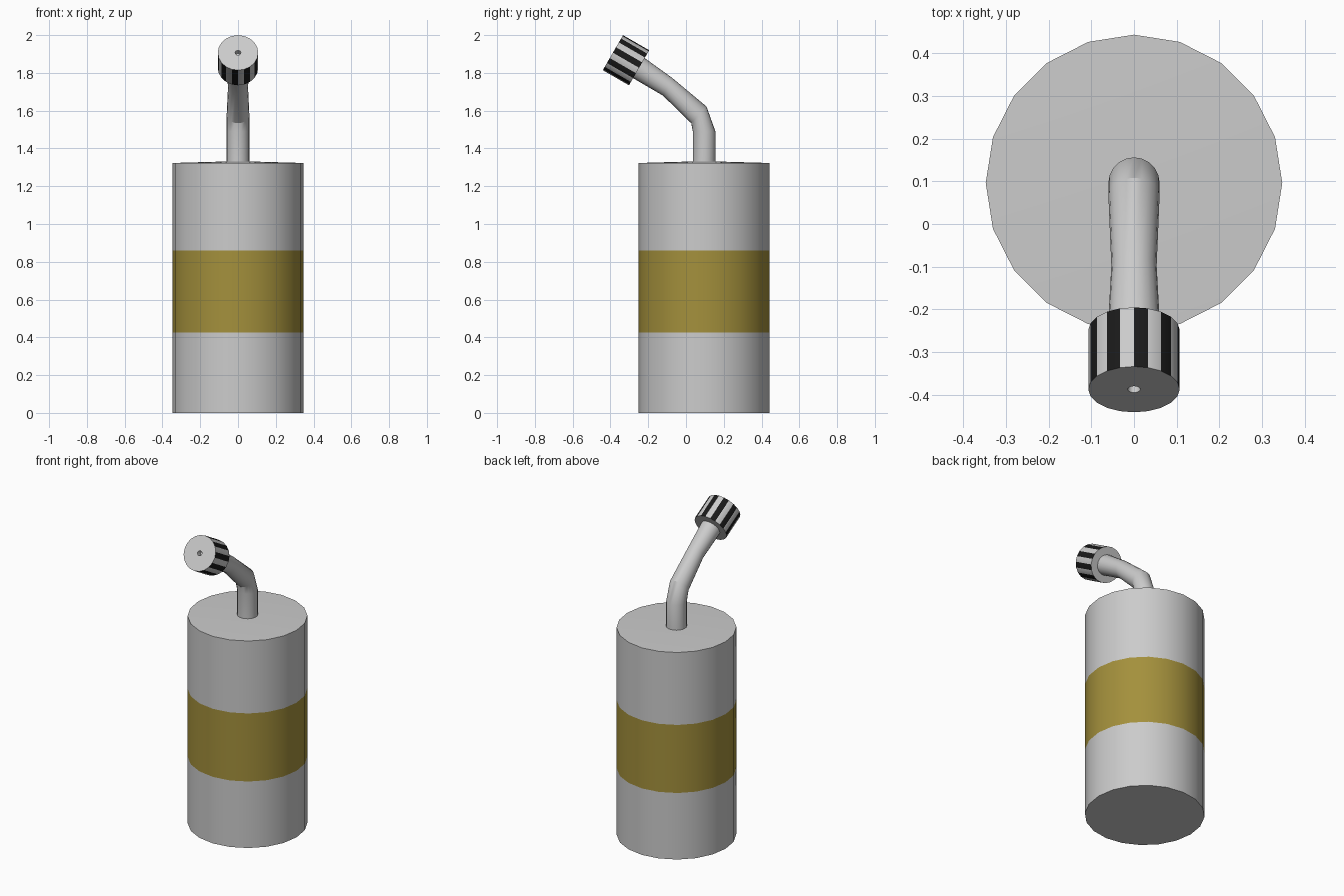
import bpy, bmesh, math
from mathutils import Vector

if "Cube" in bpy.data.objects:
    bpy.data.objects.remove(bpy.data.objects["Cube"])

SIDES = 20
AXIS_Y = 0.096  # body axis


def material(name, color):
    m = bpy.data.materials.new(name)
    m.diffuse_color = color
    m.use_nodes = True
    m.node_tree.nodes["Principled BSDF"].inputs["Base Color"].default_value = m.diffuse_color
    return m


def loft(name, rings, mats=(), pick=None):
    """Skin rings of (y, z, radius, tilt towards -y); pick(ring, side) gives a material slot."""
    bm = bmesh.new()
    loops = []
    for y, z, r, tilt in rings:
        t = math.radians(tilt)
        u, v = Vector((1, 0, 0)), Vector((0, math.cos(t), math.sin(t)))
        c = Vector((0, y, z))
        if r == 0:
            loops.append([bm.verts.new(c)])
            continue
        angles = [2 * math.pi * k / SIDES for k in range(SIDES)]
        loops.append([bm.verts.new(c + r * (math.cos(a) * u + math.sin(a) * v)) for a in angles])
    for i, (lo, hi) in enumerate(zip(loops, loops[1:])):
        for k in range(SIDES):
            n = (k + 1) % SIDES
            if len(hi) == 1:
                f = bm.faces.new((lo[k], lo[n], hi[0]))
            else:
                f = bm.faces.new((lo[k], lo[n], hi[n], hi[k]))
            f.material_index = pick(i, k) if pick else 0
    bm.faces.new(loops[0][::-1])
    if len(loops[-1]) > 1:
        bm.faces.new(loops[-1])
    bmesh.ops.recalc_face_normals(bm, faces=bm.faces[:])
    me = bpy.data.meshes.new(name)
    for m in mats:
        me.materials.append(m)
    bm.to_mesh(me)
    bm.free()
    ob = bpy.data.objects.new(name, me)
    bpy.context.collection.objects.link(ob)
    bpy.ops.object.select_all(action='DESELECT')
    ob.select_set(True)
    bpy.context.view_layer.objects.active = ob
    bpy.ops.object.shade_smooth_by_angle(angle=math.radians(30))
    return ob


grey = material("grey", (0.8, 0.8, 0.8, 1))
olive = material("olive", (0.37, 0.28, 0.045, 1))
black = material("black", (0.01, 0.01, 0.01, 1))

# Canister body with a coloured band and a very shallow domed lid
R = 0.347
loft("canister_body",
     [(AXIS_Y, z, R, 0) for z in (0, 0.425, 0.86, 1.323)] + [(AXIS_Y, 1.333, 0, 0)],
     (grey, olive), lambda i, k: int(i == 1))

# Bent neck tube
loft("neck_tube", [
    (AXIS_Y, 1.31, 0.06, 0),
    (AXIS_Y, 1.49, 0.06, 0),
    (0.068, 1.578, 0.06, 48),
    (-0.098, 1.727, 0.053, 63),
    (-0.26, 1.832, 0.062, 60),
])

# Striped nozzle cap with a small recessed hole, pointing 60 degrees off vertical
TILT = 60
tip = Vector((-0.387, 1.907))
d = Vector((-math.sin(math.radians(TILT)), math.cos(math.radians(TILT))))


def cap_ring(offset, r):
    p = tip + d * offset
    return (p.x, p.y, r, TILT)


loft("nozzle_cap",
     [cap_ring(-0.16, 0.107), cap_ring(0, 0.107), cap_ring(0, 0.015), cap_ring(-0.03, 0.012)],
     (grey, black), lambda i, k: int(i == 0 and k % 2 == 0))
